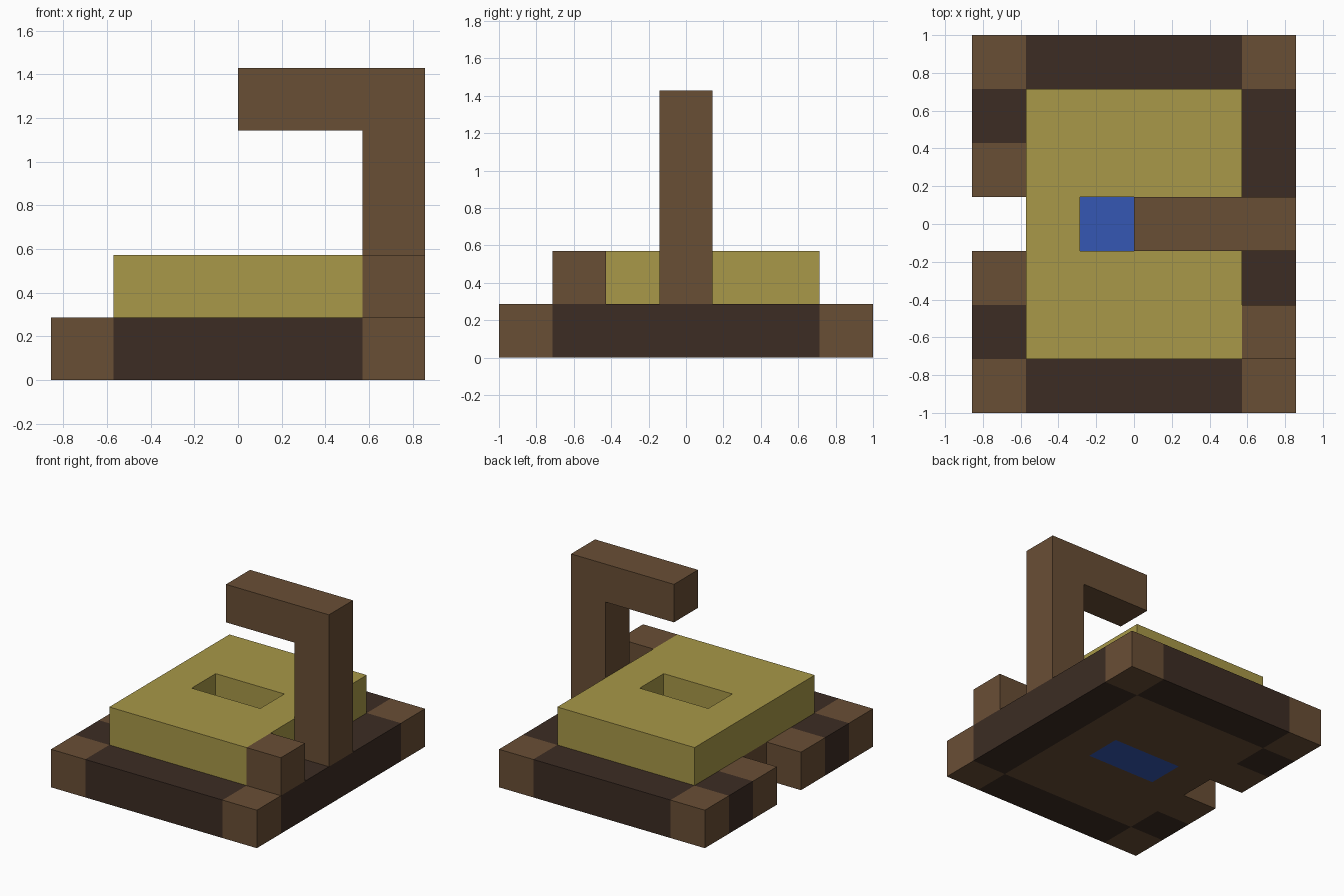
import bpy
import bmesh
from mathutils import Vector

if "Cube" in bpy.data.objects:
    bpy.data.objects.remove(bpy.data.objects["Cube"], do_unlink=True)

U = 2 / 7                                # edge of one block
CENTRE = Vector((3, 3.5, 0))             # plan centre, in blocks


def material(name, rgb):
    """Flat material from an 8-bit display colour."""
    def linear(c):
        c /= 255
        return c / 12.92 if c <= 0.04045 else ((c + 0.055) / 1.055) ** 2.4
    colour = (*[linear(c) for c in rgb], 1)
    mat = bpy.data.materials.new(name)
    mat.use_nodes = True
    mat.diffuse_color = colour
    bsdf = mat.node_tree.nodes["Principled BSDF"]
    bsdf.inputs["Base Color"].default_value = colour
    bsdf.inputs["Roughness"].default_value = 0.9
    return mat


brown = material("brown wood", (105, 78, 53))
dark = material("dark wood", (60, 44, 35))
straw = material("straw yellow", (168, 152, 72))
blue = material("water blue", (53, 87, 180))


def block_part(name, cells):
    """Closed shell around a set of blocks: {(i, j, k): material}."""
    mats = list(dict.fromkeys(cells.values()))
    bm = bmesh.new()
    for cell, mat in cells.items():
        mid = Vector(cell) + Vector((0.5, 0.5, 0.5))
        for axis in range(3):
            for sign in (-1, 1):
                n = Vector((0, 0, 0))
                n[axis] = sign
                if tuple(int(c) for c in Vector(cell) + n) in cells:
                    continue
                a = Vector((0, 0, 0))
                a[(axis + 1) % 3] = 1
                b = n.cross(a)
                corners = [mid + (n + s * a + t * b) / 2
                           for s, t in ((-1, -1), (1, -1), (1, 1), (-1, 1))]
                face = bm.faces.new([bm.verts.new((p - CENTRE) * U) for p in corners])
                face.material_index = mats.index(mat)
    bmesh.ops.remove_doubles(bm, verts=bm.verts, dist=U / 100)
    # Merge flat faces of one colour where the outline is simple
    bmesh.ops.dissolve_limit(bm, angle_limit=0.01, verts=bm.verts, edges=bm.edges,
                             delimit={'MATERIAL'})
    mesh = bpy.data.meshes.new(name)
    bm.to_mesh(mesh)
    bm.free()
    for mat in mats:
        mesh.materials.append(mat)
    obj = bpy.data.objects.new(name, mesh)
    bpy.context.collection.objects.link(obj)
    return obj


# Base: dark border, brown corners and centre, open notch on the right side
POOL = {(2, 3), (3, 3)}
base = {}
for i in range(6):
    for j in range(7):
        if (i, j) in POOL or (i, j) == (0, 3):
            continue
        corner = i in (0, 5) and j in (0, 6)
        border = i in (0, 5) or j in (0, 6)
        beside_notch = i == 0 and j in (2, 4)
        base[i, j, 0] = dark if border and not (corner or beside_notch) else brown
block_part("base", base)

# Water filling the middle of the base
block_part("water", {(i, j, 0): blue for i, j in POOL})

# Raised pad with an opening over the water
block_part("pad", {(i, j, 1): straw for i in range(1, 5) for j in range(1, 6)
                   if (i, j) not in POOL})

# Upright post with an arm reaching over the pad
post = {(5, 3, k): brown for k in range(1, 5)}
post.update({(i, 3, 4): brown for i in (3, 4)})
block_part("post_and_arm", post)

# Single block on the left side
block_part("side_block", {(5, 1, 1): brown})
